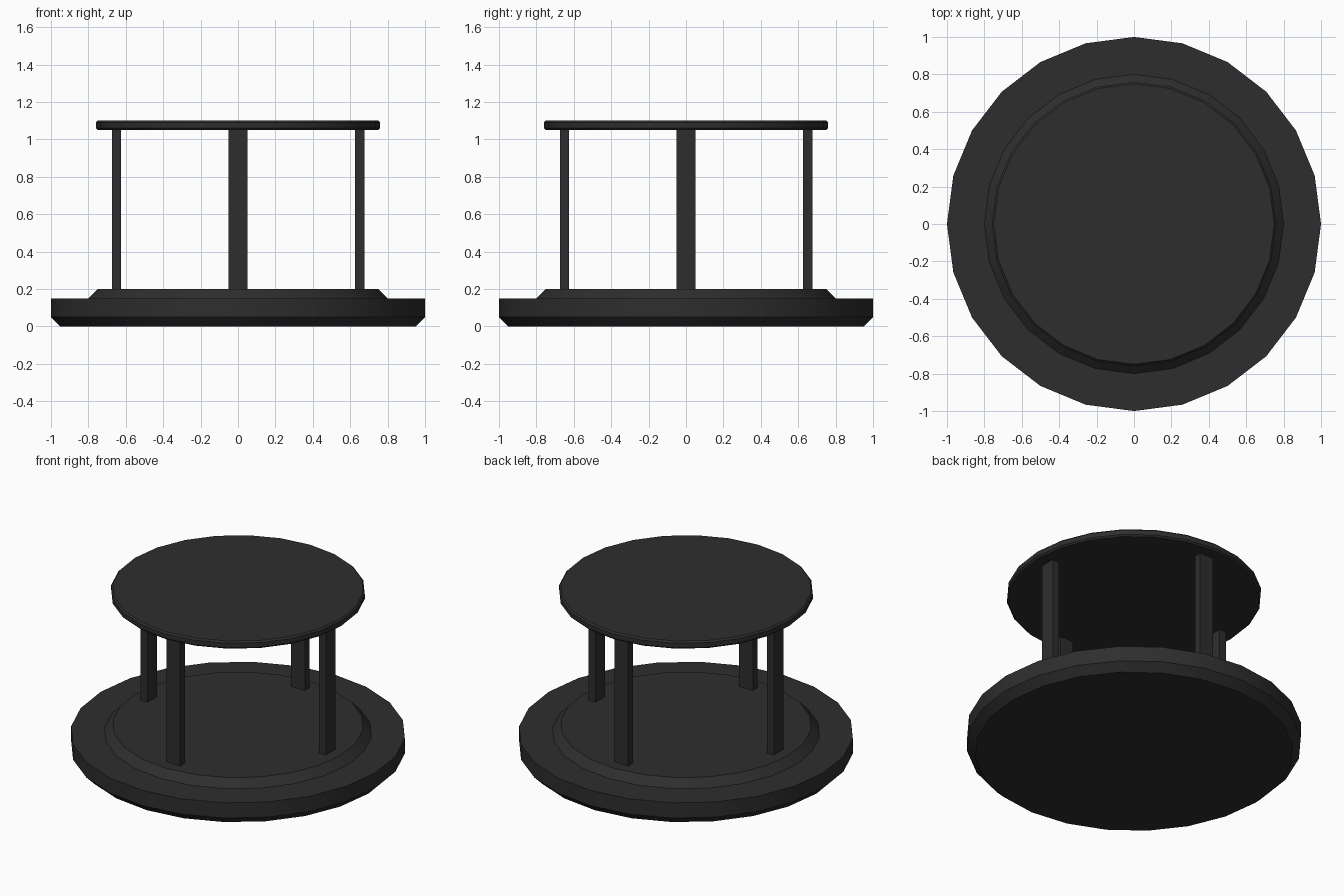
import bpy, bmesh, math

if "Cube" in bpy.data.objects:
    bpy.data.objects.remove(bpy.data.objects["Cube"])

dark = bpy.data.materials.new("charcoal")
dark.diffuse_color = (0.027, 0.027, 0.027, 1)
dark.use_nodes = True
dark.node_tree.nodes["Principled BSDF"].inputs["Base Color"].default_value = dark.diffuse_color


def finish(bm, name):
    bmesh.ops.recalc_face_normals(bm, faces=bm.faces)
    me = bpy.data.meshes.new(name)
    bm.to_mesh(me)
    bm.free()
    ob = bpy.data.objects.new(name, me)
    bpy.context.collection.objects.link(ob)
    me.materials.append(dark)
    bpy.ops.object.select_all(action='DESELECT')
    ob.select_set(True)
    bpy.context.view_layer.objects.active = ob
    bpy.ops.object.shade_smooth_by_angle(angle=math.radians(30))
    return ob


def lathe(name, profile, n=24):
    """Closed disc turned from (radius, height) points, bottom to top."""
    bm = bmesh.new()
    rings = [[bm.verts.new((r * math.cos(i * math.tau / n), r * math.sin(i * math.tau / n), z))
              for i in range(n)] for r, z in profile]
    for a, b in zip(rings, rings[1:]):
        for i in range(n):
            j = (i + 1) % n
            bm.faces.new((a[i], a[j], b[j], b[i]))
    bm.faces.new(rings[0][::-1])
    bm.faces.new(rings[-1])
    return finish(bm, name)


# Stepped base with chamfered edges
lathe("base", [(0.95, 0), (1, 0.05), (1, 0.15), (0.8, 0.15), (0.75, 0.2)])

# Round top with a thin chamfer
lathe("top_plate", [(0.75, 1.05), (0.76, 1.06), (0.76, 1.09), (0.75, 1.10)])

# Four flat posts, broad side facing outward
for k, side in enumerate(("right", "back", "left", "front")):
    bm = bmesh.new()
    bmesh.ops.create_cube(bm, size=1)
    bmesh.ops.scale(bm, vec=(0.05, 0.1, 0.85), verts=bm.verts)
    post = finish(bm, side + "_post")
    a = k * math.pi / 2
    post.location = (0.65 * math.cos(a), 0.65 * math.sin(a), 0.625)
    post.rotation_euler.z = a
